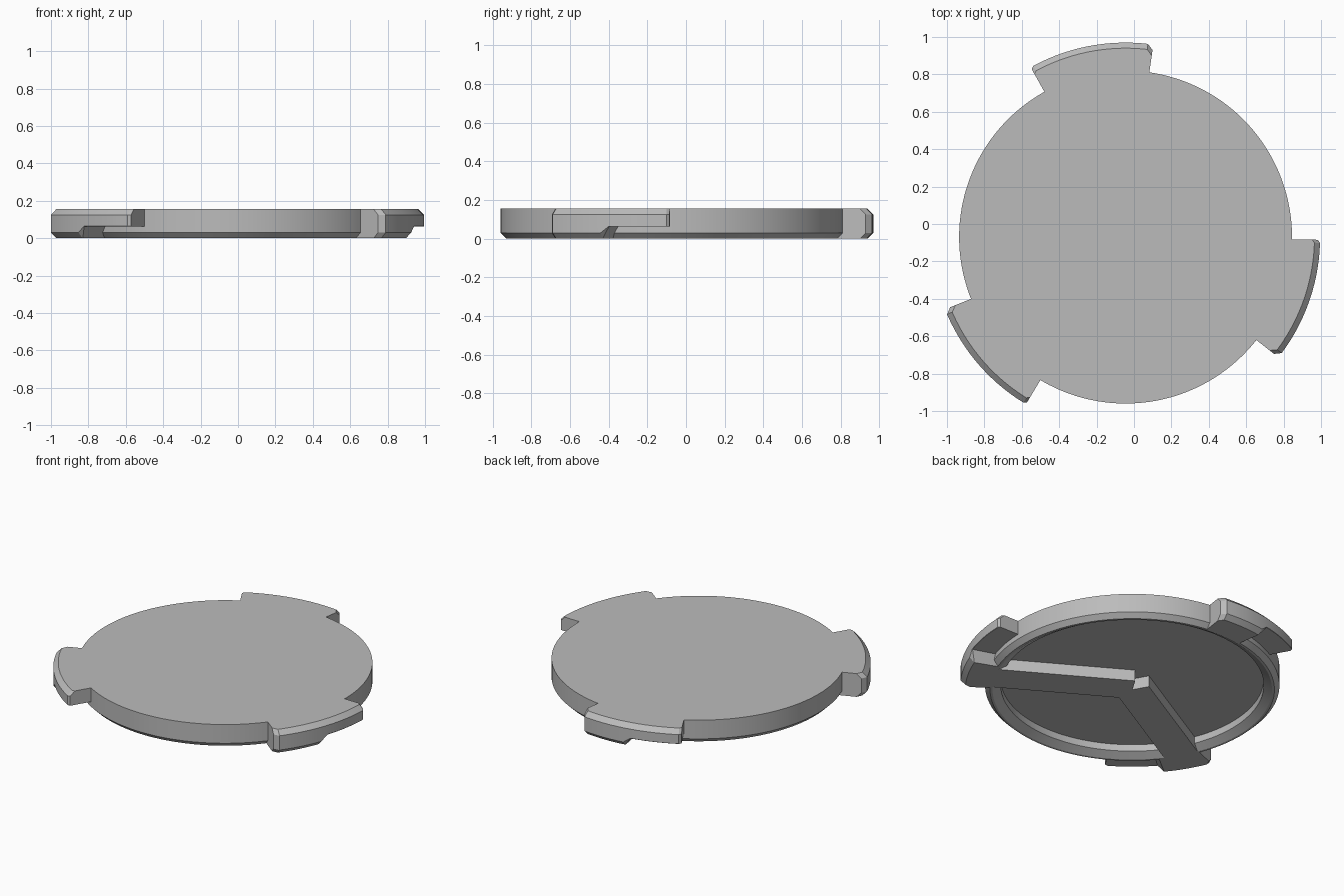
import bpy, bmesh
from math import radians, cos, sin
from mathutils import Matrix, Vector

if "Cube" in bpy.data.objects:
    bpy.data.objects.remove(bpy.data.objects["Cube"])

CENTRE = Vector((-0.045, -0.07, 0))
HEIGHT, BODY_R, TAB_R, BEVEL = 0.155, 0.89, 1.04, 0.03
SPOKE_ANGLE = -30.5

grey = bpy.data.materials.new("plain_grey")
grey.use_nodes = True
colour = (0.5, 0.5, 0.5, 1)
grey.diffuse_color = colour
grey.node_tree.nodes["Principled BSDF"].inputs["Base Color"].default_value = colour


def make_object(name, bm, turn=0):
    """Turn the mesh about the disc centre and link it as an object."""
    bm.transform(Matrix.Translation(CENTRE) @ Matrix.Rotation(radians(turn), 4, "Z"))
    bmesh.ops.recalc_face_normals(bm, faces=bm.faces)
    mesh = bpy.data.meshes.new(name)
    bm.to_mesh(mesh)
    bm.free()
    mesh.materials.append(grey)
    obj = bpy.data.objects.new(name, mesh)
    bpy.context.collection.objects.link(obj)
    return obj


def sweep(sections, closed=False):
    """Join (angle, [(radius, z), ...]) cross-sections into one solid."""
    bm = bmesh.new()
    rings = [[bm.verts.new((r * cos(radians(a)), r * sin(radians(a)), z))
              for r, z in points] for a, points in sections]
    for i in range(len(rings) if closed else len(rings) - 1):
        a, b = rings[i], rings[(i + 1) % len(rings)]
        for j in range(len(a)):
            k = (j + 1) % len(a)
            bm.faces.new((a[j], a[k], b[k], b[j]))
    if not closed:
        bm.faces.new(rings[0])
        bm.faces.new(rings[-1])
    return bm


def disc():
    """Round plate with a bevelled rim and a shallow recess underneath."""
    profile = [(0, 0.075), (0.795, 0.075), (0.795, 0.03), (0.845, 0),
               (BODY_R - BEVEL, 0), (BODY_R, BEVEL), (BODY_R, HEIGHT), (0, HEIGHT)]
    bm = bmesh.new()
    verts = [bm.verts.new((r, 0, z)) for r, z in profile]
    edges = [bm.edges.new(pair) for pair in zip(verts, verts[1:])]
    bmesh.ops.spin(bm, geom=verts + edges, axis=(0, 0, 1), cent=(0, 0, 0),
                   angle=radians(360), steps=144)
    bmesh.ops.remove_doubles(bm, verts=bm.verts, dist=0.0001)
    return bm


def tab_section(bottom, low_bevel, inset=0):
    r = TAB_R - inset
    return [(0.85, bottom), (r - low_bevel, bottom), (r, bottom + low_bevel),
            (r, HEIGHT - BEVEL), (r - BEVEL, HEIGHT), (0.85, HEIGHT)]


def tab():
    """Locking tab: a full-height foot, then a raised overhang."""
    foot, over = (0, BEVEL), (0.062, 0.002)
    sections = [(-38.2, tab_section(*foot, 0.03))]
    sections += [(-36.6 + i * 2.6, tab_section(*foot)) for i in range(7)]
    sections += [(-18.5 + i * 2.4, tab_section(*over)) for i in range(8)]
    sections += [(-0.8, tab_section(*over, 0.012))]
    return sweep(sections)


def spoke():
    bm = bmesh.new()
    bmesh.ops.create_cube(bm, size=1)
    bm.transform(Matrix.Translation((0.475, 0, 0.05))
                 @ Matrix.Diagonal((0.95, 0.216, 0.1, 1)))
    return bm


# Plate, with three tabs and three underside spokes merged into it
plate = make_object("locking_cap", disc())
parts = []
for n in range(3):
    parts.append(make_object(f"tab_{n + 1}", tab(), 120 * n))
    parts.append(make_object(f"spoke_{n + 1}", spoke(), SPOKE_ANGLE + 120 * n))

bpy.context.view_layer.objects.active = plate
for part in parts:
    union = plate.modifiers.new("merge_" + part.name, "BOOLEAN")
    union.operation = "UNION"
    union.solver = "EXACT"
    union.object = part
    bpy.ops.object.modifier_apply(modifier=union.name)
for part in parts:
    bpy.data.objects.remove(part)

# Smooth round walls with crisp edges
bpy.ops.object.select_all(action="DESELECT")
plate.select_set(True)
bpy.ops.object.shade_smooth_by_angle(angle=radians(20))
